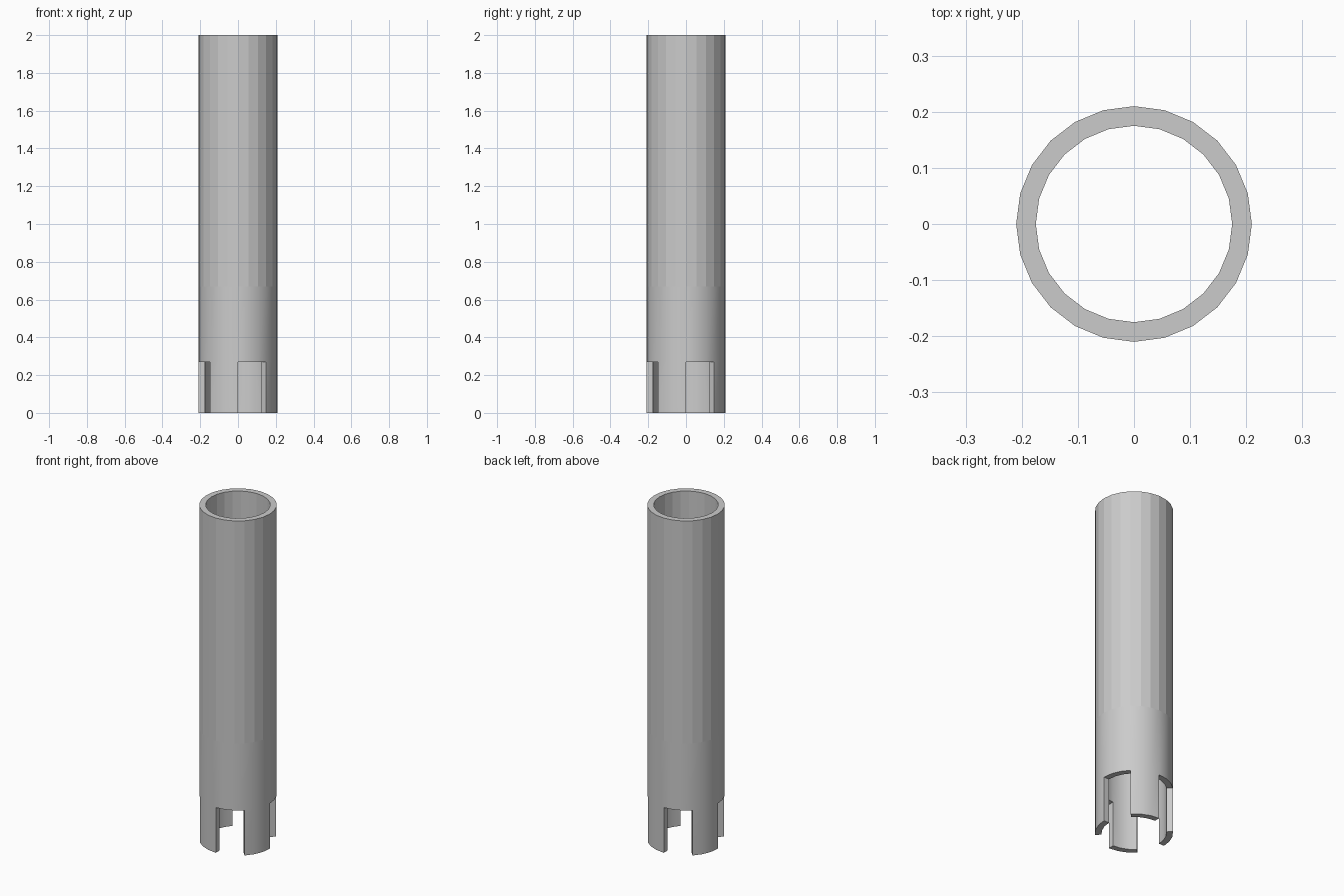
import bpy, bmesh, math

if "Cube" in bpy.data.objects:
    bpy.data.objects.remove(bpy.data.objects["Cube"])

SIDES, OUTER, INNER = 24, 0.21, 0.175
LEVELS = [0.0, 0.27, 0.67, 2.0]   # tooth tip, slot top, smooth band end, rim

bm = bmesh.new()


def ring(radius, z):
    return [bm.verts.new((radius * math.cos(math.tau * i / SIDES),
                          radius * math.sin(math.tau * i / SIDES), z))
            for i in range(SIDES)]


def is_tooth(i):
    return i % 6 >= 3


outer = [ring(OUTER, z) for z in LEVELS]
inner = [ring(INNER, z) for z in LEVELS]

for i in range(SIDES):
    j = (i + 1) % SIDES
    # Outer and inner walls, leaving four open slots at the bottom
    for k in range(0 if is_tooth(i) else 1, 3):
        for a in (outer, inner):
            f = bm.faces.new((a[k][i], a[k][j], a[k + 1][j], a[k + 1][i]))
            f.smooth = k < 2
    # Top rim, and tooth tip or slot ceiling
    for k in (3, 0 if is_tooth(i) else 1):
        bm.faces.new((outer[k][i], outer[k][j], inner[k][j], inner[k][i]))
    # Radial side walls of the teeth
    if is_tooth(i) != is_tooth(i - 1):
        bm.faces.new((outer[0][i], outer[1][i], inner[1][i], inner[0][i]))

# Remove vertices unused inside the slots, fix normals, keep corners crisp
bmesh.ops.delete(bm, geom=[v for v in bm.verts if not v.link_faces], context='VERTS')
bmesh.ops.recalc_face_normals(bm, faces=bm.faces)
for e in bm.edges:
    e.smooth = e.calc_face_angle(0) < math.radians(30)

mesh = bpy.data.meshes.new("notched_tube")
bm.to_mesh(mesh)
bm.free()
bpy.context.collection.objects.link(bpy.data.objects.new("notched_tube", mesh))
